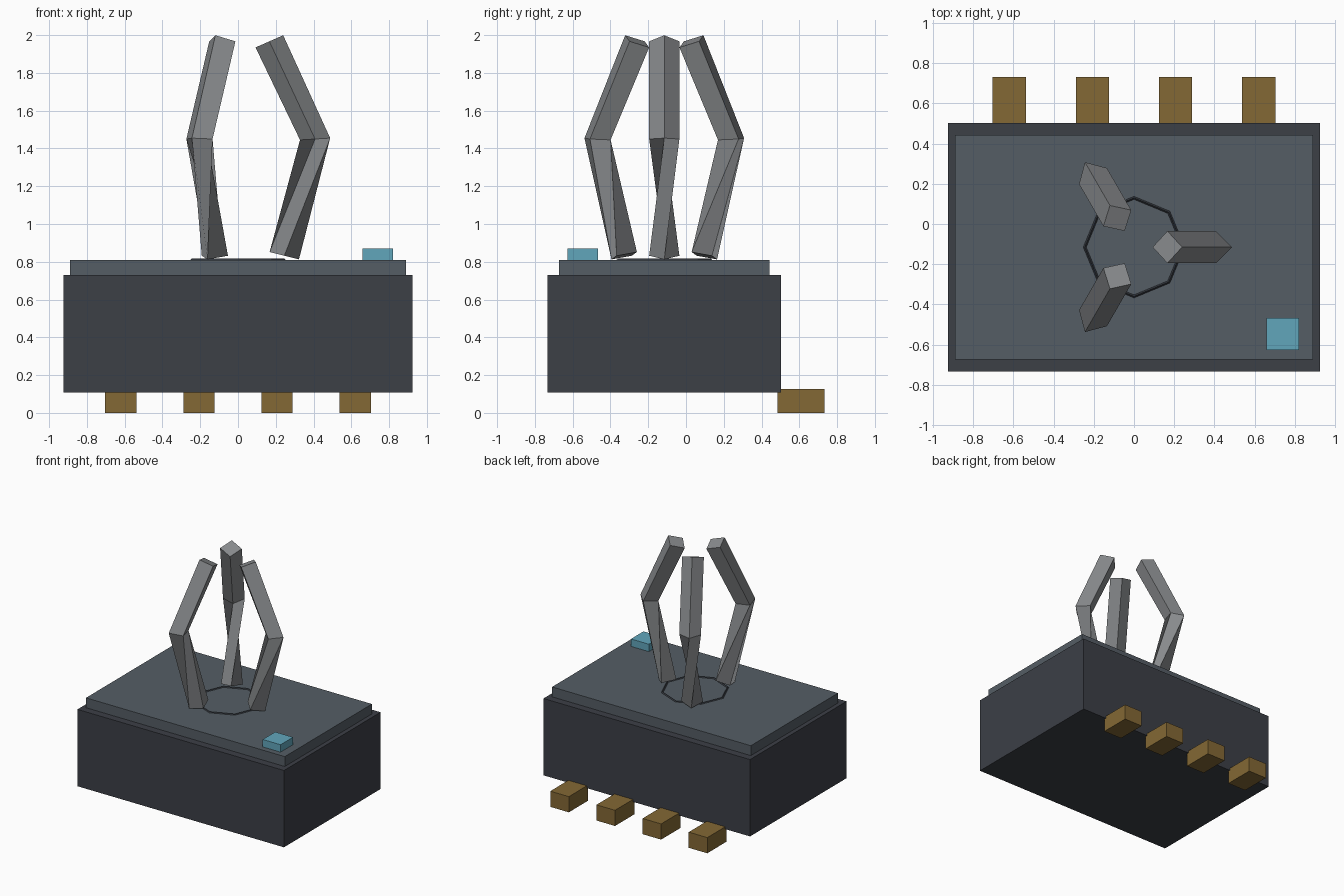
import bpy, bmesh, math
from mathutils import Vector, Matrix

if "Cube" in bpy.data.objects:
    bpy.data.objects.remove(bpy.data.objects["Cube"])

CY = -0.115  # centre of the case in y


def material(name, rgb):
    m = bpy.data.materials.new(name)
    m.diffuse_color = (*rgb, 1)
    m.use_nodes = True
    m.node_tree.nodes["Principled BSDF"].inputs["Base Color"].default_value = m.diffuse_color
    return m


case_mat = material("dark_case", (0.045, 0.05, 0.062))
lid_mat = material("slate", (0.09, 0.11, 0.13))
ring_mat = material("ring_dark", (0.035, 0.04, 0.05))
foot_mat = material("brass", (0.23, 0.14, 0.035))
button_mat = material("cyan", (0.12, 0.38, 0.5))
metal_mat = material("metal", (0.25, 0.26, 0.27))


def add_object(name, bm, mat):
    bmesh.ops.recalc_face_normals(bm, faces=bm.faces)
    mesh = bpy.data.meshes.new(name)
    bm.to_mesh(mesh)
    bm.free()
    mesh.materials.append(mat)
    ob = bpy.data.objects.new(name, mesh)
    bpy.context.collection.objects.link(ob)
    return ob


def box(name, lo, hi, mat):
    lo, hi = Vector(lo), Vector(hi)
    bm = bmesh.new()
    bmesh.ops.create_cube(bm, size=1, matrix=Matrix.Translation((lo + hi) / 2)
                          @ Matrix.Diagonal((*(hi - lo), 1)))
    return add_object(name, bm, mat)


# Case, lid and button
box("case", (-0.925, -0.733, 0.108), (0.925, 0.502, 0.73), case_mat)
box("lid", (-0.89, -0.673, 0.73), (0.89, 0.442, 0.81), lid_mat)
box("button", (0.66, -0.627, 0.81), (0.82, -0.467, 0.87), button_mat)

# Row of connector blocks along the back
for i in range(4):
    x = -0.62 + i * 0.4133
    box(f"connector_{i + 1}", (x - 0.083, 0.485, 0), (x + 0.083, 0.732, 0.127), foot_mat)

# Low eight-sided ring set in the lid
bm = bmesh.new()
profile = [(0.258, 0.805), (0.245, 0.817), (0.232, 0.805)]
loops = []
for k in range(8):
    a = k * math.pi / 4
    loops.append([bm.verts.new((r * math.cos(a), CY + r * math.sin(a), z)) for r, z in profile])
for k in range(8):
    a, b = loops[k], loops[(k + 1) % 8]
    for j in range(3):
        n = (j + 1) % 3
        bm.faces.new((a[j], b[j], b[n], a[n]))
add_object("socket_ring", bm, ring_mat)


# Bent claw: diamond sections (centre, slope of section), lower part twisted a quarter turn
def claw(name, angle):
    sections = [((0.245, 0.832), -0.25, 1), ((0.408, 1.45), 0.06, 0), ((0.166, 1.967), 0.44, 0)]
    rot = Matrix.Translation((0, CY, 0)) @ Matrix.Rotation(angle, 4, 'Z')
    bm = bmesh.new()
    rings = []
    for (x, z), slope, shift in sections:
        d = Vector((1, 0, slope)).normalized() * 0.08
        side = Vector((0, 0.08, 0))
        c = Vector((x, 0, z))
        pts = [c + d, c - side, c - d, c + side]
        rings.append([bm.verts.new(rot @ pts[(k + shift) % 4]) for k in range(4)])
    for a, b in zip(rings, rings[1:]):
        for k in range(4):
            n = (k + 1) % 4
            bm.faces.new((a[k], a[n], b[n], b[k]))
    bm.faces.new(rings[0])
    bm.faces.new(rings[-1])
    return add_object(name, bm, metal_mat)


for i in range(3):
    claw(f"claw_{i + 1}", i * math.tau / 3)
